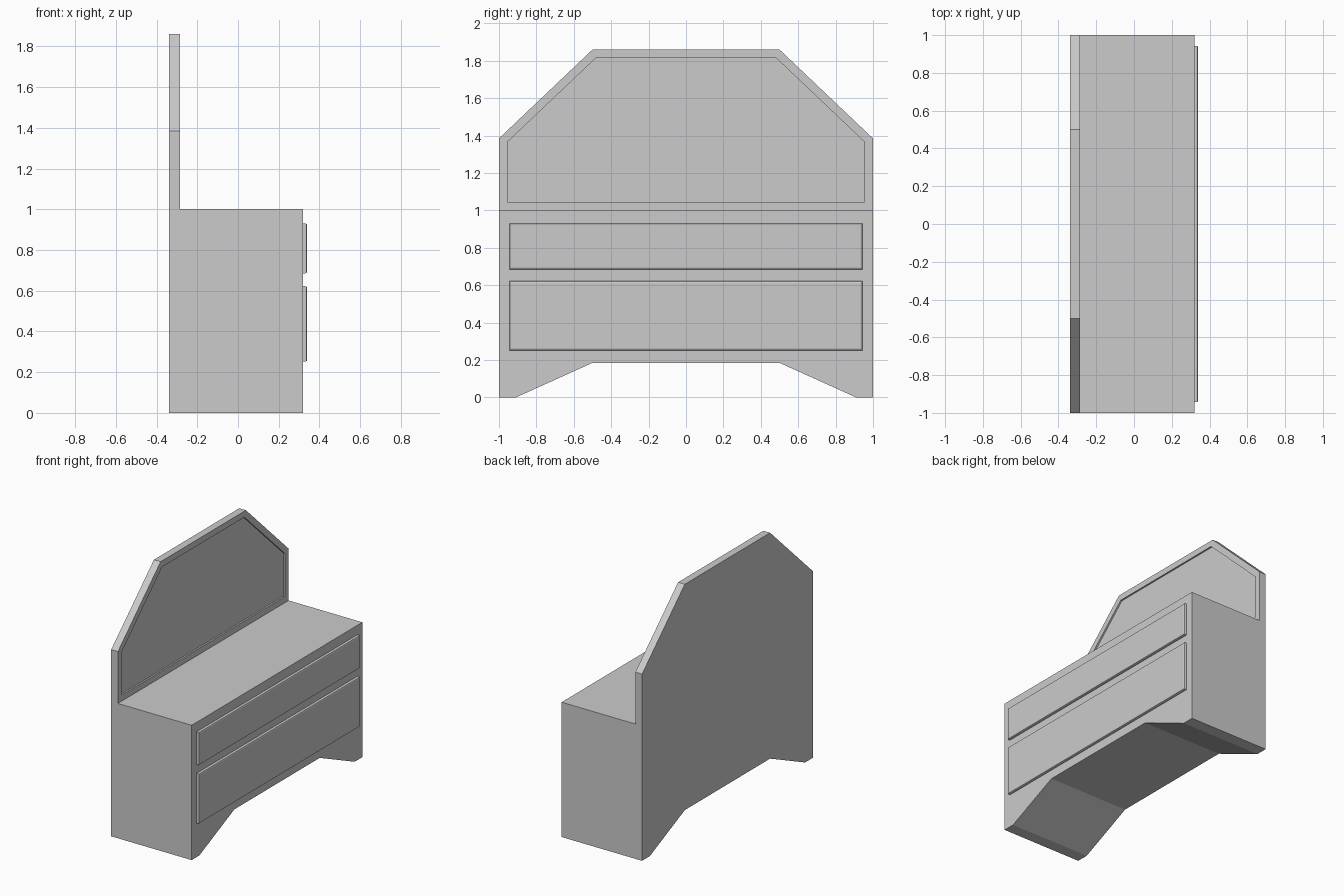
import bpy, bmesh
from mathutils import Vector

if "Cube" in bpy.data.objects:
    bpy.data.objects.remove(bpy.data.objects["Cube"])

BACK, PANEL, FRONT = -0.34, -0.285, 0.32   # depth planes along x


def mirrored(half):
    """Close a y-z half profile by mirroring it across y = 0."""
    return half + [(-y, z) for y, z in reversed(half)]


def finish(bm, name):
    bmesh.ops.recalc_face_normals(bm, faces=bm.faces)
    mesh = bpy.data.meshes.new(name)
    bm.to_mesh(mesh)
    bm.free()
    obj = bpy.data.objects.new(name, mesh)
    bpy.context.collection.objects.link(obj)
    return obj


def push(bm, face, dx):
    """Extrude one face along x and return the moved cap."""
    cap = bmesh.ops.extrude_discrete_faces(bm, faces=[face])["faces"][0]
    bmesh.ops.translate(bm, vec=Vector((dx, 0, 0)), verts=cap.verts)
    return cap


# Cabinet: base with cut-out feet and the tall back panel as one shell
base = mirrored([(0.5, 0.185), (0.91, 0), (1, 0), (1, 1)])
panel = mirrored([(1, 1), (1, 1.385), (0.5, 1.86)])
bm = bmesh.new()
for outline in (base, panel):
    bm.faces.new([bm.verts.new((BACK, y, z)) for y, z in outline])
bmesh.ops.remove_doubles(bm, verts=bm.verts, dist=0.0001)
ext = bmesh.ops.extrude_face_region(bm, geom=bm.faces[:])["geom"]
moved = [v for v in ext if isinstance(v, bmesh.types.BMVert)]
bmesh.ops.translate(bm, vec=Vector((PANEL - BACK, 0, 0)), verts=moved)
bmesh.ops.recalc_face_normals(bm, faces=bm.faces)
caps = sorted((f for f in ext if isinstance(f, bmesh.types.BMFace)),
              key=lambda f: f.calc_center_median().z)
lower, upper = caps

# Recessed field in the back panel
bmesh.ops.inset_individual(bm, faces=[upper], thickness=0.045, use_even_offset=True)
push(bm, upper, -0.012)

# Base comes forward to the drawer plane
push(bm, lower, FRONT - PANEL)
finish(bm, "cabinet")


# Drawer fronts with softened front edges
def drawer(name, z0, z1, half=0.943, thick=0.02):
    bm = bmesh.new()
    corners = [(-half, z0), (half, z0), (half, z1), (-half, z1)]
    face = bm.faces.new([bm.verts.new((FRONT, y, z)) for y, z in corners])
    ext = bmesh.ops.extrude_face_region(bm, geom=[face])["geom"]
    verts = [v for v in ext if isinstance(v, bmesh.types.BMVert)]
    bmesh.ops.translate(bm, vec=Vector((thick, 0, 0)), verts=verts)
    bmesh.ops.recalc_face_normals(bm, faces=bm.faces)
    rim = [e for e in bm.edges if all(v.co.x > FRONT + 0.001 for v in e.verts)]
    bmesh.ops.bevel(bm, geom=rim, offset=0.009, segments=2, profile=0.5,
                    affect='EDGES')
    finish(bm, name)


drawer("upper_drawer", 0.685, 0.93)
drawer("lower_drawer", 0.252, 0.622)
